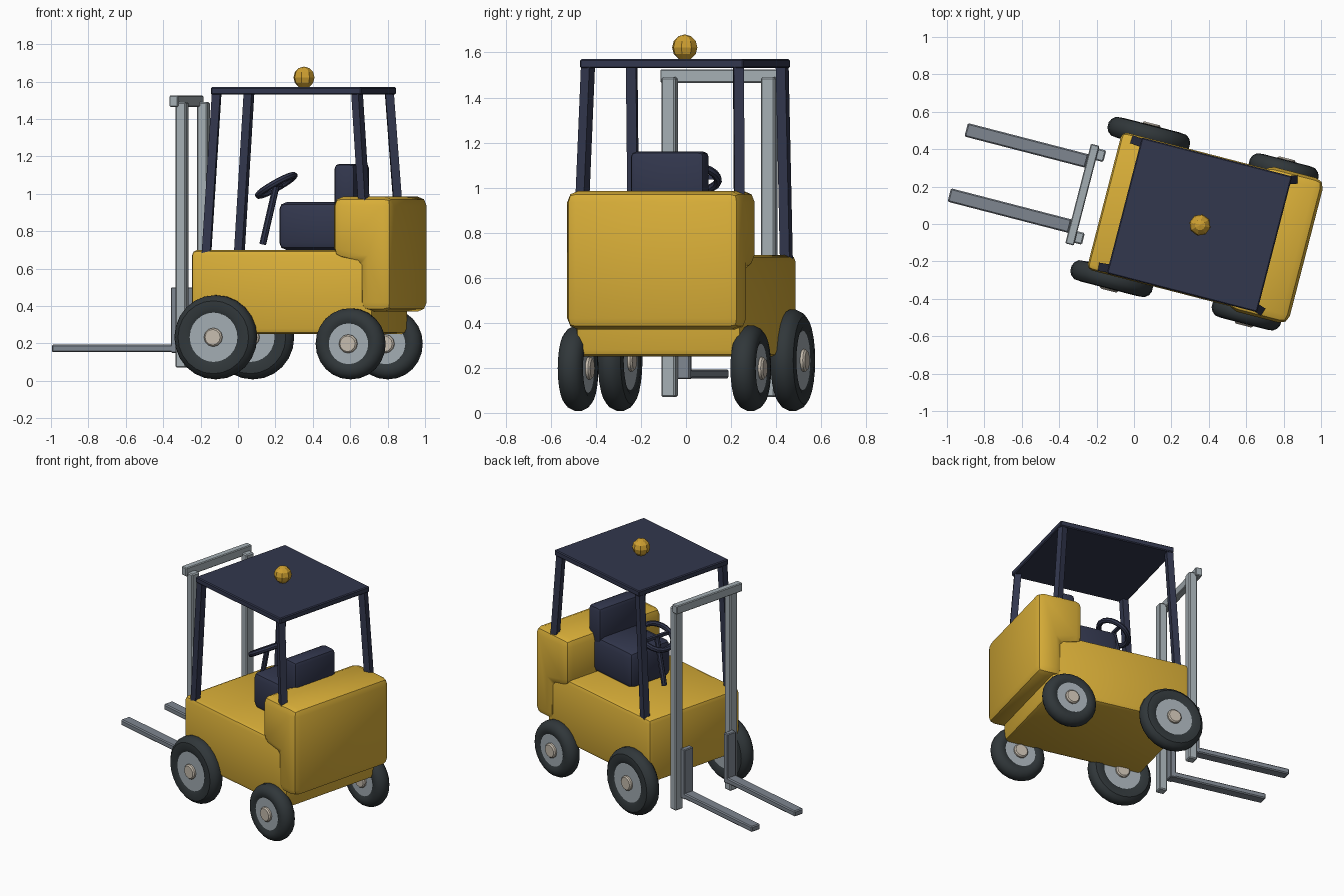
import bpy, bmesh, math
from mathutils import Matrix, Vector

cube = bpy.data.objects.get("Cube")
if cube:
    bpy.data.objects.remove(cube, do_unlink=True)

# The truck is built along its own x axis (forks to -x), then turned into place
PLACE = Matrix.Rotation(math.radians(-14.5), 4, 'Z') @ Matrix.Translation((0, 0.083, 0))


def material(name, color, rough=0.6):
    m = bpy.data.materials.new(name)
    m.use_nodes = True
    m.diffuse_color = (*color, 1)
    bsdf = m.node_tree.nodes["Principled BSDF"]
    bsdf.inputs["Base Color"].default_value = (*color, 1)
    bsdf.inputs["Roughness"].default_value = rough
    return m


YELLOW = material("body yellow", (0.70, 0.43, 0.04))
NAVY = material("cab navy", (0.032, 0.038, 0.075))
RUBBER = material("tyre rubber", (0.03, 0.038, 0.042))
RIM = material("rim grey", (0.36, 0.41, 0.44))
CAP = material("hub cream", (0.56, 0.50, 0.42))
MAST = material("mast grey", (0.37, 0.42, 0.45))
FORK = material("fork steel", (0.21, 0.24, 0.28))
AMBER = material("beacon amber", (0.62, 0.35, 0.03))


def finish(name, bm, mat, bevel=0, segments=2, smooth=True):
    bmesh.ops.recalc_face_normals(bm, faces=bm.faces)
    if bevel:
        bmesh.ops.bevel(bm, geom=bm.edges[:], offset=bevel, segments=segments,
                        profile=0.5, affect='EDGES', clamp_overlap=True)
    mesh = bpy.data.meshes.new(name)
    bm.to_mesh(mesh)
    bm.free()
    mesh.materials.append(mat)
    ob = bpy.data.objects.new(name, mesh)
    bpy.context.collection.objects.link(ob)
    ob.matrix_world = PLACE
    if smooth:
        bpy.ops.object.select_all(action='DESELECT')
        ob.select_set(True)
        bpy.context.view_layer.objects.active = ob
        bpy.ops.object.shade_smooth_by_angle(angle=math.radians(35))
    return ob


def box(name, lo, hi, mat, bevel=0, segments=2):
    lo, hi = Vector(lo), Vector(hi)
    bm = bmesh.new()
    bmesh.ops.create_cube(bm, size=1, matrix=Matrix.Translation((lo + hi) / 2)
                          @ Matrix.Diagonal((*(hi - lo), 1)))
    return finish(name, bm, mat, bevel, segments)


def extrusion(name, profile, half, mat, bevel):
    # side outline (x, z) stretched across the width
    bm = bmesh.new()
    face = bm.faces.new([bm.verts.new((x, -half, z)) for x, z in profile])
    out = bmesh.ops.extrude_face_region(bm, geom=[face])
    verts = [g for g in out["geom"] if isinstance(g, bmesh.types.BMVert)]
    bmesh.ops.translate(bm, verts=verts, vec=(0, 2 * half, 0))
    return finish(name, bm, mat, bevel)


def bar(name, a, b, width, mat, sides=4):
    # straight tube between two points
    a, b = Vector(a), Vector(b)
    r = width / 2 / math.cos(math.pi / sides)
    turn = (b - a).to_track_quat('Z', 'Y').to_matrix().to_4x4()
    bm = bmesh.new()
    bmesh.ops.create_cone(bm, cap_ends=True, segments=sides, radius1=r, radius2=r,
                          depth=(b - a).length, matrix=Matrix.Translation((a + b) / 2)
                          @ turn @ Matrix.Rotation(math.pi / sides, 4, 'Z'))
    return finish(name, bm, mat)


def lathe(name, profile, center, mat, steps=24):
    # outline of (radius, offset) spun about the axle
    bm = bmesh.new()
    c = Vector(center)
    verts = [bm.verts.new(c + Vector((r, t, 0))) for r, t in profile]
    edges = [bm.edges.new(pair) for pair in zip(verts, verts[1:])]
    bmesh.ops.spin(bm, geom=verts + edges, cent=c, axis=(0, 1, 0),
                   angle=2 * math.pi, steps=steps)
    bmesh.ops.remove_doubles(bm, verts=bm.verts, dist=0.0005)
    return finish(name, bm, mat)


def mirrored(half):
    return half + [(r, -t) for r, t in reversed(half)]


# Chassis and counterweight
box("chassis", (-0.185, -0.38, 0.25), (0.82, 0.38, 0.70), YELLOW, 0.03)
extrusion("counterweight", [(0.60, 0.985), (0.93, 0.985), (0.93, 0.37), (0.75, 0.37),
                            (0.75, 0.63), (0.60, 0.66)], 0.40, YELLOW, 0.05)

# Wheels: tyre, rim disc and hub cap on each corner
for end, x, r, rim in (("front", -0.042, 0.225, 0.128), ("rear", 0.703, 0.19, 0.105)):
    for side, s in (("right", 1), ("left", -1)):
        label = f"{end}_{side}"
        c = (x, s * 0.396, r + 0.008)
        tyre = [(rim, 0.044), (rim + 0.025, 0.056), (r - 0.03, 0.052),
                (r - 0.01, 0.035), (r, 0.014)]
        lathe(label + "_tyre", mirrored(tyre), c, RUBBER)
        lathe(label + "_rim", mirrored([(0, 0.046), (rim + 0.004, 0.046)]), c, RIM)
        lathe(label + "_hub_cap", mirrored([(0, 0.066), (0.042, 0.066), (0.05, 0.058)]),
              c, CAP, 12)

# Overhead guard
box("roof", (-0.075, -0.375, 1.53), (0.755, 0.375, 1.57), NAVY, 0.006, 1)
for side, s in (("right", 1), ("left", -1)):
    bar(f"front_{side}_post", (-0.105, s * 0.35, 0.68), (-0.05, s * 0.345, 1.54), 0.045, NAVY)
    bar(f"rear_{side}_post", (0.768, s * 0.36, 0.94), (0.725, s * 0.345, 1.54), 0.045, NAVY)

# Beacon
bm = bmesh.new()
bmesh.ops.create_uvsphere(bm, u_segments=8, v_segments=6, radius=0.058,
                          matrix=Matrix.Translation((0.343, 0, 1.622)))
finish("beacon", bm, AMBER, smooth=False)

# Seat
box("seat_cushion", (0.24, -0.17, 0.70), (0.64, 0.17, 0.955), NAVY, 0.04)
box("seat_back", (0.55, -0.17, 0.90), (0.665, 0.17, 1.16), NAVY, 0.025)

# Steering column, wheel and spoke
hub = Vector((0.19, 0, 1.045))
bar("steering_column", (0.115, 0, 0.73), hub, 0.034, NAVY, 8)
tilt = Matrix.Translation(hub) @ Matrix.Rotation(math.radians(-30), 4, 'Y')
bm = bmesh.new()
ring = [bm.verts.new((0.11 + 0.018 * math.cos(a), 0, 0.018 * math.sin(a)))
        for a in (i * math.pi / 4 for i in range(8))]
edges = [bm.edges.new((ring[i - 1], ring[i])) for i in range(8)]
bmesh.ops.spin(bm, geom=ring + edges, cent=(0, 0, 0), axis=(0, 0, 1),
               angle=2 * math.pi, steps=20)
bmesh.ops.remove_doubles(bm, verts=bm.verts, dist=0.0005)
bmesh.ops.transform(bm, matrix=tilt, verts=bm.verts)
finish("steering_wheel", bm, NAVY)
bar("steering_spoke", tilt @ Vector((0, -0.11, 0)), tilt @ Vector((0, 0.11, 0)), 0.02, NAVY)

# Mast and forks
box("mast_crossbar", (-0.33, -0.275, 1.465), (-0.283, 0.275, 1.525), MAST, 0.005, 1)
for side, s in (("right", 1), ("left", -1)):
    y = s * 0.228
    box(side + "_mast_rail", (-0.30, y - 0.032, 0.07), (-0.242, y + 0.032, 1.49), MAST, 0.007, 1)
    y = s * 0.18
    box(side + "_fork_shank", (-0.337, y - 0.037, 0.15), (-0.298, y + 0.037, 0.50), FORK, 0.005, 1)
    box(side + "_fork_blade", (-0.995, y - 0.037, 0.153), (-0.30, y + 0.037, 0.193), FORK, 0.007, 1)
